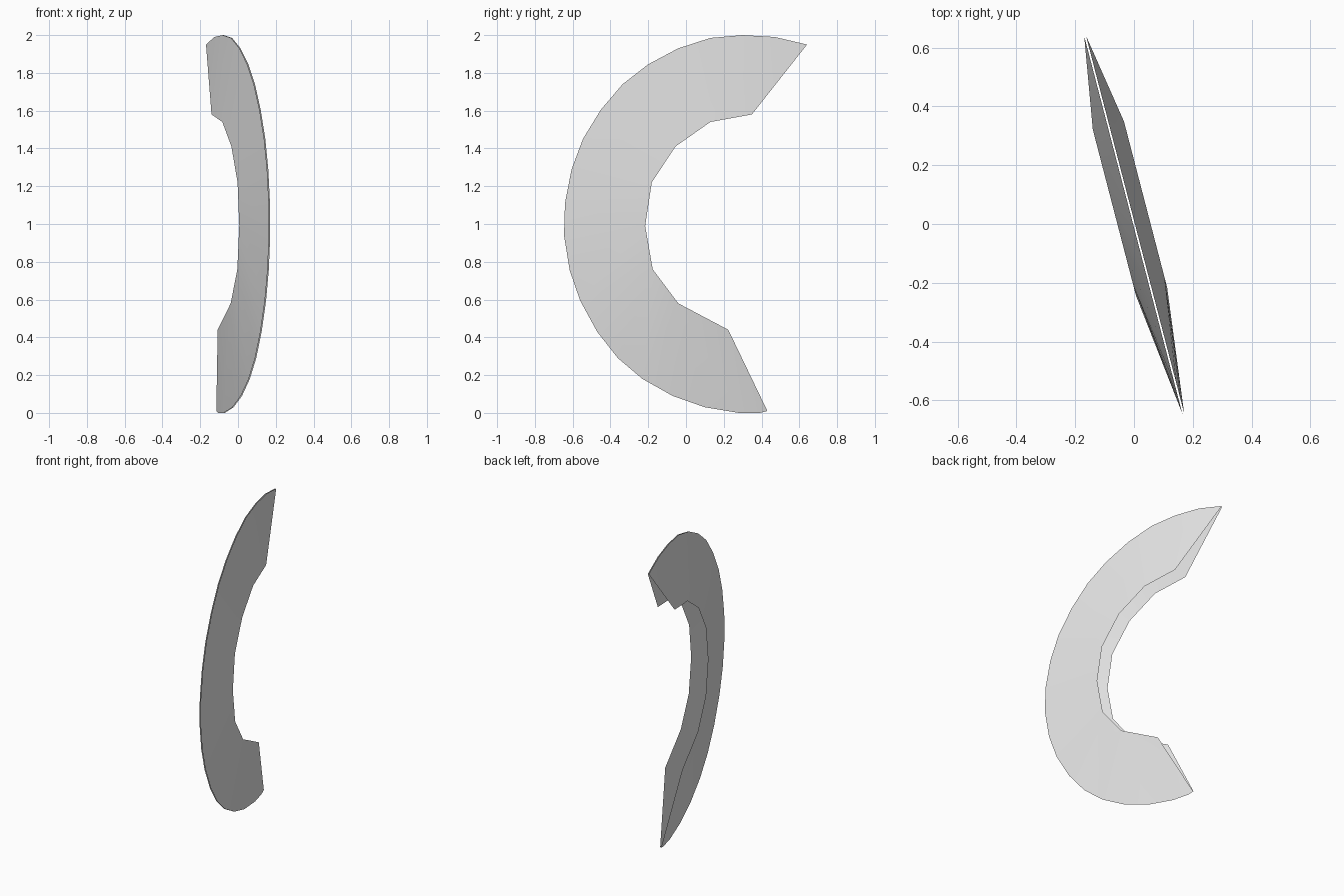
import bpy
import bmesh

# Remove the default cube only
cube = bpy.data.objects.get("Cube")
if cube:
    bpy.data.objects.remove(cube, do_unlink=True)

# Plain pale grey material
grey = bpy.data.materials.new("pale_grey")
grey.use_nodes = True
colour = (0.8, 0.8, 0.8, 1)
grey.diffuse_color = colour
grey.node_tree.nodes["Principled BSDF"].inputs["Base Color"].default_value = colour

# Crescent profile as (y, z): long outer rim, coarse inner rim (three outer steps per inner step)
OUTER = [(.64, 1.95), (.47, 1.99), (.3, 2), (.13, 1.985), (-.04, 1.93), (-.2, 1.845),
         (-.335, 1.74), (-.45, 1.605), (-.545, 1.45), (-.605, 1.29), (-.64, 1.11),
         (-.645, .94), (-.615, .755), (-.56, .595), (-.47, .43), (-.36, .29),
         (-.23, .18), (-.07, .09), (.1, .03), (.28, 0), (.39, 0), (.43, .01)]
INNER = [(.335, 1.58), (.115, 1.54), (-.07, 1.41), (-.195, 1.22),
         (-.23, .99), (-.19, .76), (-.055, .58), (.21, .44)]
SLANT = -.26      # the crescent's plane is turned about the vertical
RIM_GAP = .003    # half gap between the shells at the outer rim
FLARE = .053      # half gap at the inner rim


def place(bm, point, offset):
    """Put a profile point on the slanted plane, pushed out along its normal."""
    y, z = point
    return bm.verts.new((SLANT * y + offset, y - SLANT * offset, z))


def build_shell(name, side):
    """One thin sheet of the crescent, splaying from the outer to the inner rim."""
    bm = bmesh.new()
    rim = [place(bm, p, side * RIM_GAP) for p in OUTER]
    lip = [place(bm, p, side * FLARE) for p in INNER]
    for k in range(len(lip) - 1):
        a, b, c, d = rim[3 * k:3 * k + 4]
        p, q = lip[k], lip[k + 1]
        for face in ((p, a, b), (p, b, c, q), (q, c, d)):
            bm.faces.new(face if side < 0 else face[::-1])
    # Turn every face to the outside of the crescent
    bm.normal_update()
    for face in bm.faces:
        if face.normal.x * side < 0:
            face.normal_flip()
    mesh = bpy.data.meshes.new(name)
    bm.to_mesh(mesh)
    bm.free()
    mesh.materials.append(grey)
    mesh.shade_smooth()
    shell = bpy.data.objects.new(name, mesh)
    bpy.context.collection.objects.link(shell)


# Two mirrored shells, open along the inside of the curve
build_shell("left_shell", 1)
build_shell("right_shell", -1)
